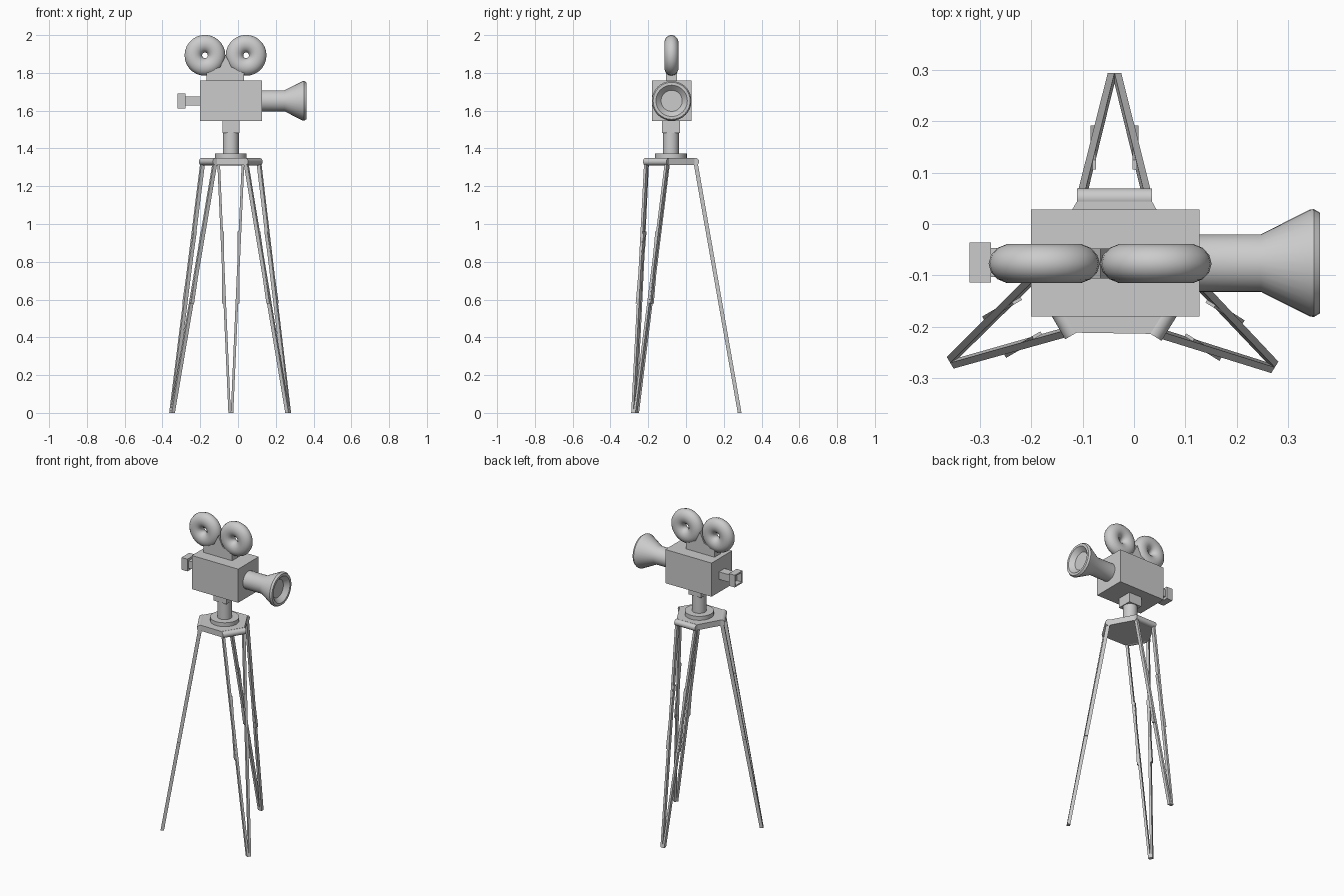
import bpy, bmesh
from math import radians, sin, cos, pi
from mathutils import Matrix, Vector

if "Cube" in bpy.data.objects:
    bpy.data.objects.remove(bpy.data.objects["Cube"])

CX, CY = -0.038, -0.084      # tripod axis
LY, LZ = -0.076, 1.652       # lens axis


def make(name, verts, faces, mat=None, smooth=False):
    me = bpy.data.meshes.new(name)
    me.from_pydata(verts, [], faces)
    bm = bmesh.new()
    bm.from_mesh(me)
    bmesh.ops.recalc_face_normals(bm, faces=bm.faces)
    bm.to_mesh(me)
    bm.free()
    if mat:
        me.transform(mat)
    ob = bpy.data.objects.new(name, me)
    bpy.context.collection.objects.link(ob)
    if smooth:
        shade(ob)
    return ob


def shade(ob):
    bpy.ops.object.select_all(action='DESELECT')
    ob.select_set(True)
    bpy.context.view_layer.objects.active = ob
    bpy.ops.object.shade_smooth_by_angle(angle=radians(35))


def loft(name, rings, mat=None, smooth=False):
    """Skin a list of equal-length rings and cap both ends."""
    n = len(rings[0])
    faces = [(i * n + j, i * n + (j + 1) % n, (i + 1) * n + (j + 1) % n, (i + 1) * n + j)
             for i in range(len(rings) - 1) for j in range(n)]
    faces += [tuple(range(n)), tuple(range((len(rings) - 1) * n, len(rings) * n))]
    return make(name, [v for r in rings for v in r], faces, mat, smooth)


def rect(x, y, z, hx, hy):
    return [(x - hx, y - hy, z), (x + hx, y - hy, z), (x + hx, y + hy, z), (x - hx, y + hy, z)]


def box(name, x0, x1, y0, y1, z0, z1):
    x, y, hx, hy = (x0 + x1) / 2, (y0 + y1) / 2, (x1 - x0) / 2, (y1 - y0) / 2
    return loft(name, [rect(x, y, z0, hx, hy), rect(x, y, z1, hx, hy)])


def lathe(name, profile, mat, n=32):
    """Turn (radius, height) points around the local z axis."""
    rings = [[(r * cos(2 * pi * k / n), r * sin(2 * pi * k / n), h) for k in range(n)]
             for r, h in profile]
    return loft(name, rings, mat, True)


# camera body
box("camera_body", -0.2, 0.127, -0.18, 0.028, 1.545, 1.76)

# magazine mount with a wedge rising between the reels
prof = [(-0.168, 1.755), (0.033, 1.755), (0.033, 1.805), (-0.035, 1.83),
        (-0.065, 1.893), (-0.095, 1.83), (-0.168, 1.805)]
loft("reel_mount", [[(x, y, z) for x, z in prof] for y in (-0.106, -0.048)])

# film reels
for side, x in (("rear", -0.175), ("front", 0.043)):
    bpy.ops.mesh.primitive_torus_add(
        major_segments=28, minor_segments=14, major_radius=0.0615, minor_radius=0.0465,
        location=(x, -0.077, 1.893), rotation=(radians(90), 0, 0))
    reel = bpy.context.object
    reel.name = "film_reel_" + side
    reel.scale = (1, 1, 0.84)
    shade(reel)

# lens with flared, recessed hood
along_x = Matrix.Translation((0, LY, LZ)) @ Matrix.Rotation(radians(90), 4, 'Y')
lathe("lens", [(0.056, 0.12), (0.056, 0.247), (0.104, 0.342), (0.105, 0.35), (0.098, 0.362),
               (0.083, 0.362), (0.056, 0.335), (0.052, 0.335)], along_x)

# viewfinder stem and hollow eyepiece
box("viewfinder_stem", -0.285, -0.195, -0.103, -0.047, 1.628, 1.676)
eye = box("viewfinder_eyepiece", -0.32, -0.278, -0.114, -0.036, 1.612, 1.69)
bm = bmesh.new()
bm.from_mesh(eye.data)
back = [f for f in bm.faces if f.normal.x < -0.9]
bmesh.ops.inset_region(bm, faces=back, thickness=0.013)
bmesh.ops.translate(bm, verts=back[0].verts[:], vec=(0.0, 0, 0))
ext = bmesh.ops.extrude_discrete_faces(bm, faces=back)["faces"]
bmesh.ops.translate(bm, verts=ext[0].verts[:], vec=(0.034, 0, 0))
bm.to_mesh(eye.data)
bm.free()

# neck
axis = Matrix.Translation((CX, CY + 0.004, 0))
box("neck_block", -0.083, 0.007, -0.127, -0.033, 1.483, 1.547)
lathe("neck_column", [(0.042, 1.36), (0.042, 1.49)], axis, 24)
lathe("neck_disc", [(0.084, 1.345), (0.084, 1.374)], axis)

# tripod head: hexagonal plate
angles = [0, 120.2, 238]
frames = [Matrix.Translation((CX, CY, 0)) @ Matrix.Rotation(radians(a), 4, 'Z') for a in angles]
hexa = [f @ Vector((s * 0.073, 0.128, 0)) for f in frames for s in (1, -1)]
loft("tripod_plate", [[(v.x, v.y, z) for v in hexa] for z in (1.313, 1.349)])

# legs: hinge barrel, two converging bars and their clamps
for i, (f, tip) in enumerate(zip(frames, (0.368, 0.36, 0.358)), 1):
    barrel = f @ Matrix.Translation((0, 0.134, 1.33)) @ Matrix.Rotation(radians(90), 4, 'Y')
    lathe(f"leg_hinge_{i}", [(0.0195, -0.073), (0.0195, 0.073)], barrel, 16)

    def radial(z):
        return 0.134 + (tip - 0.134) * (1 - z / 1.33)

    for s, side in ((-1, "left"), (1, "right")):
        loft(f"leg_bar_{i}_{side}",
             [rect(s * 0.065, radial(1.335), 1.335, 0.007, 0.011),
              rect(s * 0.0065, tip, 0, 0.0066, 0.01)], f)
        loft(f"leg_clamp_{i}_{side}",
             [rect(s * 0.041, radial(z), z, 0.0055, 0.0095) for z in (0.96, 0.58)], f)
